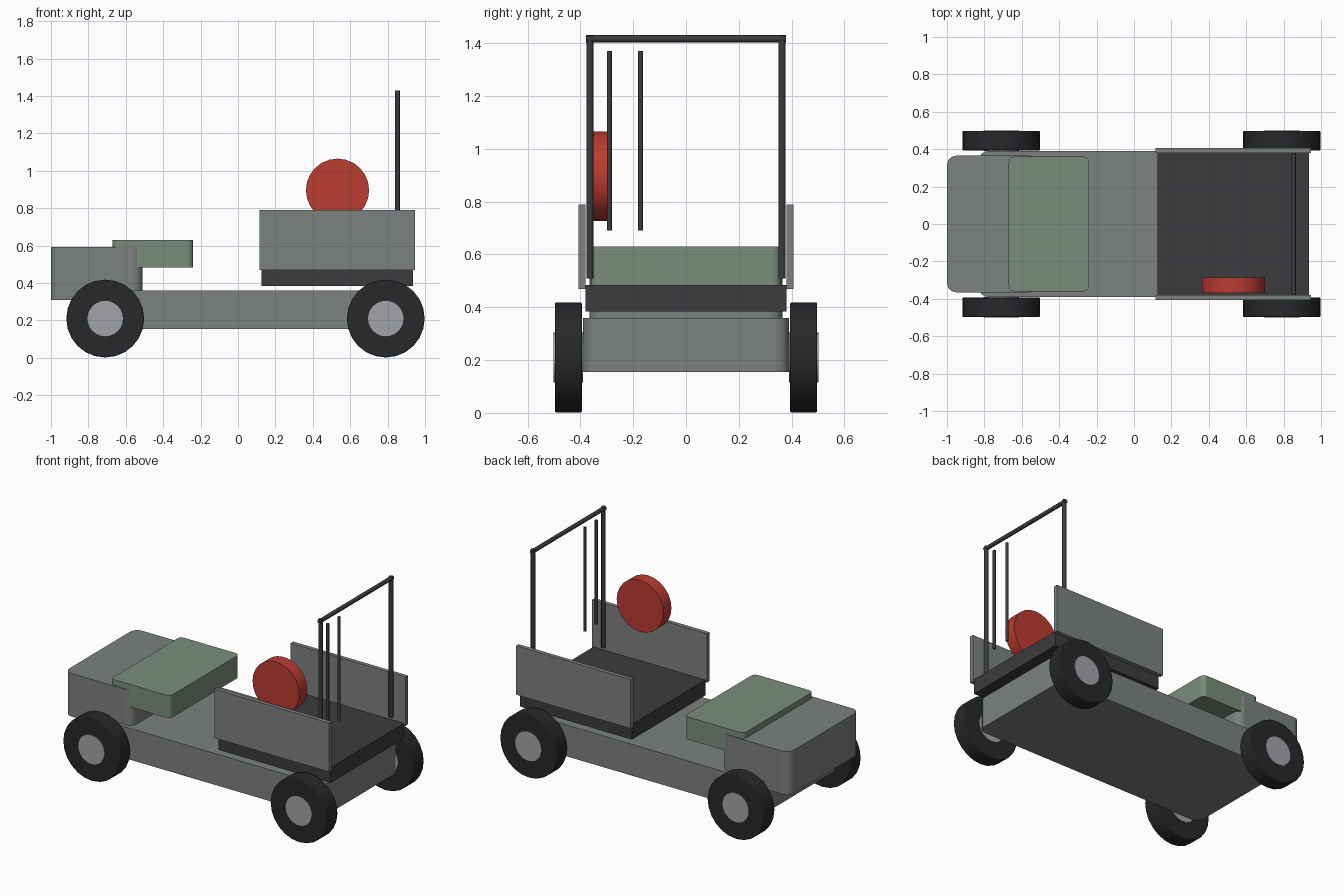
import bpy, math

if "Cube" in bpy.data.objects:
    bpy.data.objects.remove(bpy.data.objects["Cube"])


def material(name, rgb):
    m = bpy.data.materials.new(name)
    m.diffuse_color = (*rgb, 1)
    m.use_nodes = True
    m.node_tree.nodes["Principled BSDF"].inputs["Base Color"].default_value = m.diffuse_color
    return m


BODY = material("body_grey", (0.20, 0.22, 0.21))
DARK = material("dark_frame", (0.045, 0.045, 0.05))
RUBBER = material("rubber", (0.02, 0.021, 0.023))
METAL = material("hub_metal", (0.36, 0.37, 0.39))
GREEN = material("seat_green", (0.19, 0.27, 0.20))
RED = material("red", (0.50, 0.045, 0.03))


def finish(ob, name, mat):
    ob.name = name
    ob.data.materials.append(mat)
    bpy.ops.object.shade_smooth_by_angle(angle=math.radians(35))
    return ob


def box(name, x, y, z, mat, corner=0.0):
    """Box from ranges; corner rounds the vertical edges only."""
    bpy.ops.mesh.primitive_cube_add(size=1)
    ob = bpy.context.object
    for v in ob.data.vertices:
        v.co = [r[0] if c < 0 else r[1] for c, r in zip(v.co, (x, y, z))]
    if corner:
        weights = ob.data.attributes.new("bevel_weight_edge", 'FLOAT', 'EDGE')
        for e in ob.data.edges:
            a, b = (ob.data.vertices[i].co for i in e.vertices)
            weights.data[e.index].value = 1.0 if abs(a.z - b.z) > 1e-4 else 0.0
        bev = ob.modifiers.new("corners", 'BEVEL')
        bev.limit_method = 'WEIGHT'
        bev.width = corner
        bev.segments = 4
    return finish(ob, name, mat)


def disc(name, x, y, z, r, mat, sides=24, bevel=0.0):
    """Cylinder along y between the two y values."""
    bpy.ops.mesh.primitive_cylinder_add(
        vertices=sides, radius=r, depth=y[1] - y[0],
        location=(x, (y[0] + y[1]) / 2, z), rotation=(math.pi / 2, 0, 0))
    ob = bpy.context.object
    if bevel:
        bev = ob.modifiers.new("edge", 'BEVEL')
        bev.width = bevel
        bev.segments = 2
        bev.angle_limit = math.radians(40)
    return finish(ob, name, mat)


def rod(name, x, y, z, r):
    bpy.ops.mesh.primitive_cylinder_add(
        vertices=12, radius=r, depth=z[1] - z[0], location=(x, y, (z[0] + z[1]) / 2))
    return finish(bpy.context.object, name, DARK)


# Body
box("chassis", (-0.83, 0.89), (-0.39, 0.39), (0.155, 0.36), BODY, 0.05)
box("front_hood", (-1.0, -0.51), (-0.365, 0.365), (0.31, 0.592), BODY, 0.05)
box("seat", (-0.67, -0.24), (-0.36, 0.36), (0.483, 0.63), GREEN, 0.03)

# Cargo bed
box("bed_floor", (0.125, 0.935), (-0.38, 0.38), (0.385, 0.485), DARK)
for s, side in ((-1, "front"), (1, "back")):
    box(f"{side}_side_board", (0.115, 0.945), sorted((s * 0.38, s * 0.407)), (0.47, 0.79), BODY)

# Rear hoop with hanging rods
for s, side in ((-1, "front"), (1, "back")):
    rod(f"{side}_hoop_post", 0.852, s * 0.364, (0.51, 1.43), 0.0135)
disc("hoop_crossbar", 0.852, (-0.378, 0.378), 1.417, 0.0135, DARK, 12)
for i, y in enumerate((-0.29, -0.172)):
    rod(f"thin_rod_{i + 1}", 0.852, y, (0.69, 1.37), 0.0095)

# Red drum on the bed wall
disc("red_drum", 0.532, (-0.368, -0.285), 0.896, 0.169, RED, 24)

# Wheels
for x, end in ((-0.71, "left"), (0.79, "right")):
    for s, side in ((-1, "front"), (1, "back")):
        disc(f"{end}_{side}_tyre", x, sorted((s * 0.394, s * 0.497)), 0.21, 0.208, RUBBER, 24, 0.005)
        disc(f"{end}_{side}_hub", x, sorted((s * 0.39, s * 0.501)), 0.21, 0.095, METAL, 24)
